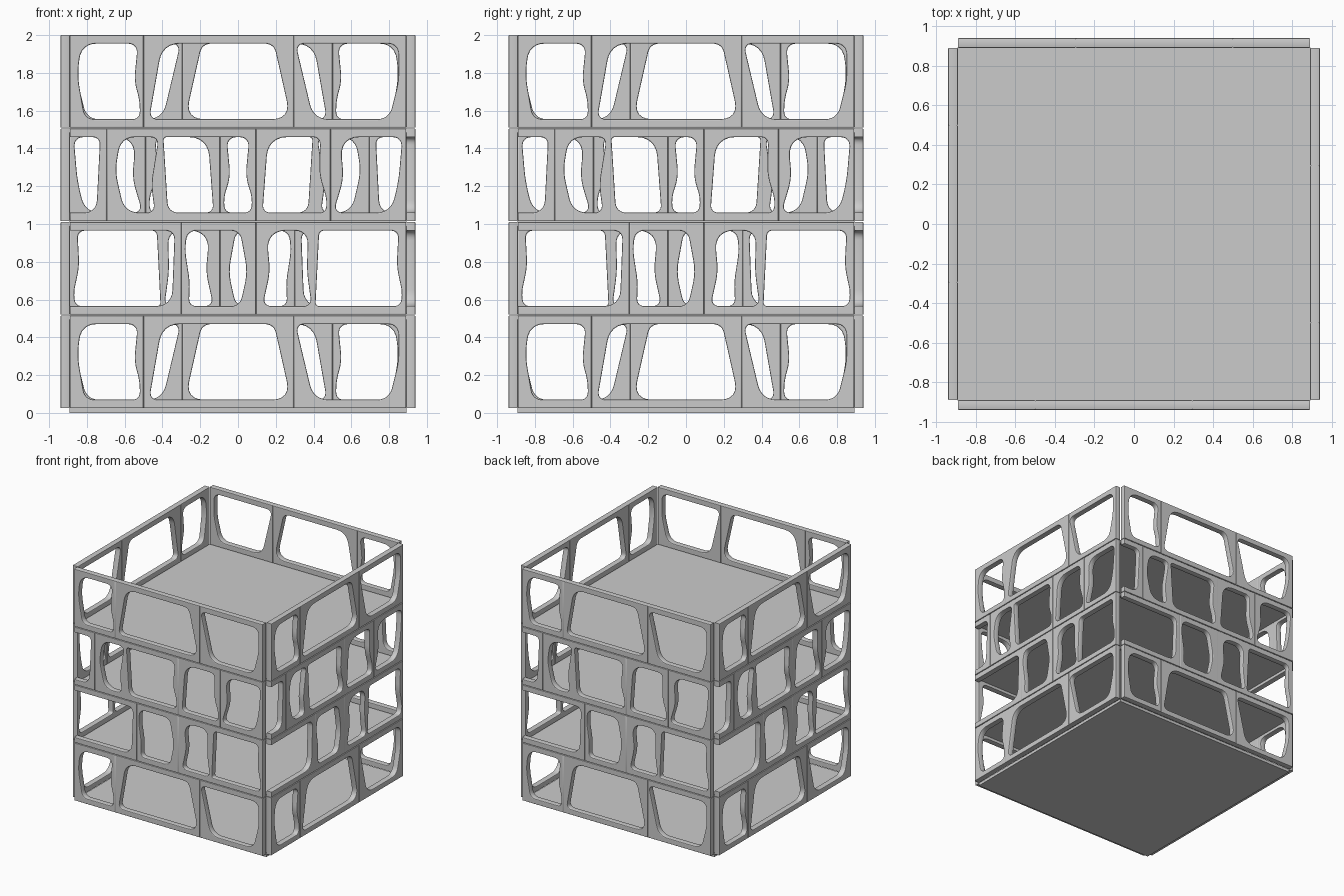
import bpy, math
from mathutils import Vector

old = bpy.data.objects.get("Cube")
if old:
    bpy.data.objects.remove(old, do_unlink=True)

GREY = (0.6, 0.6, 0.6, 1)
grey = bpy.data.materials.new("plain grey")
grey.use_nodes = True
grey.diffuse_color = GREY
grey.node_tree.nodes["Principled BSDF"].inputs["Base Color"].default_value = GREY

PITCH, SLAB = 0.495, 0.025      # storey height, floor thickness
END = 89                        # half width of a wall, in hundredths
LOW, HIGH = 7, 47               # sill and head of every opening
RIM = 0.006                     # rounded edge of the wall panels

# Each panel: left end, right end, openings; each corner is (x, height, radius)
outer_storey = [
    (-END, -50, [[(-83, HIGH, 13), (-53, HIGH, 5), (-55, 27, 5), (-52, 17, 5), (-52, LOW, 4),
                  (-81, LOW, 6), (-85, 30, 6)]]),
    (-50, 29.5, [[(-40, HIGH, 11), (19, HIGH, 6), (28, LOW, 8), (-47, LOW, 4)]]),
    (29.5, END, [[(30.5, HIGH, 4), (85, HIGH, 6), (85, 27, 5), (80, LOW, 8), (40, LOW, 10)]]),
]
second_storey = [
    (-END, -30, [[(-END, HIGH, 0), (-33.5, HIGH, 5), (-35, LOW, 9), (-END, LOW, 0)]]),
    (-30, 9.5, [[(-27, HIGH, 9), (1, HIGH, 6), (5, 25, 6), (1, LOW, 6),
                 (-26, LOW, 4), (-25.5, 20, 4), (-28, 36, 4)]]),
    (9.5, END, [[(15, HIGH, 13), (37, HIGH, 7), (36.5, 25, 5), (39, LOW, 4),
                 (13, LOW, 4), (17, 25, 5)],
                [(43, HIGH, 3), (85, HIGH, 4), (84, 28, 5), (87, 14, 5), (86, LOW, 5),
                 (41, LOW, 2)]]),
]
third_storey = [
    (-END, -69.5, [[(-END, HIGH, 0), (-73, HIGH, 4), (-75, LOW, 11), (-END, LOW, 0)]]),
    (-69.5, 9.5, [[(-62, HIGH, 9), (-42, HIGH, 4), (-46, 22, 5), (-44, LOW, 4),
                   (-60, LOW, 10), (-65, 29, 6)],
                  [(-39.5, HIGH, 2), (6, HIGH, 5), (4, 26, 5), (7.5, 15, 5), (7, LOW, 5),
                   (-37, LOW, 6)]]),
    (9.5, 49, [[(16, HIGH, 11), (43.5, HIGH, 4), (43, 27, 5), (47, 14, 5), (46.5, LOW, 4),
                (13, LOW, 4)]]),
    (49, END, [[(54, HIGH, 11), (87, HIGH, 5), (85, 24, 6), (81, LOW, 10), (50.5, LOW, 4),
                (56, 25, 6)]]),
]


def rounded(corners, steps=6):
    """Polygon with each corner replaced by a short arc."""
    out = []
    for i, (x, z, r) in enumerate(corners):
        p = Vector((x, z))
        if r == 0:
            out.append(p)
            continue
        a = Vector(corners[i - 1][:2]) - p
        b = Vector(corners[(i + 1) % len(corners)][:2]) - p
        tight = math.tan(a.angle(b) / 2)
        cut = min(r / tight if tight < 1.5 else r, a.length * 0.48, b.length * 0.48)
        start, end = p + a.normalized() * cut, p + b.normalized() * cut
        for k in range(steps + 1):
            t = k / steps
            w = 0.9 * 2 * t * (1 - t)
            total = (1 - t) ** 2 + w + t * t
            out.append((start * (1 - t) ** 2 + p * w + end * t * t) / total)
    return out


def add_loop(curve, points):
    spline = curve.splines.new('POLY')
    spline.points.add(len(points) - 1)
    for sp, q in zip(spline.points, points):
        sp.co = (q[0] / 100, q[1] / 100, 0, 1)
    spline.use_cyclic_u = True


def wall_panel(name, left, right, openings):
    """Flat plate with openings and softened rims, returned as a mesh."""
    curve = bpy.data.curves.new(name + "_outline", 'CURVE')
    curve.dimensions, curve.fill_mode = '2D', 'BOTH'
    curve.extrude = 0.025 - RIM
    curve.bevel_depth, curve.bevel_resolution, curve.offset = RIM, 1, -RIM
    top, base = (PITCH - 0.003) * 100, SLAB * 100
    outline = [(left, base), (right, base), (right, top), (left, top)]
    for hole in openings:
        if hole[0][0] <= left:          # opening runs off the end of the wall
            outline += [tuple(q) for q in rounded(hole)]
        else:
            add_loop(curve, rounded(hole))
    if top < PITCH * 100 + base:        # panel rises to the underside of the next one
        lift = PITCH * 100 + base - 0.4
        outline[2], outline[3] = (right, lift), (left, lift)
    add_loop(curve, outline)
    temp = bpy.data.objects.new(name + "_temp", curve)
    bpy.context.collection.objects.link(temp)
    bpy.context.view_layer.update()
    mesh = bpy.data.meshes.new_from_object(
        temp.evaluated_get(bpy.context.evaluated_depsgraph_get()))
    bpy.data.objects.remove(temp, do_unlink=True)
    mesh.name = name
    mesh.materials.clear()
    mesh.materials.append(grey)
    return mesh


parts = []
storeys = [outer_storey, second_storey, third_storey, outer_storey]
sides = ["front", "left", "back", "right"]
for level, panels in enumerate(storeys):
    z = level * PITCH
    # Floor slab
    bpy.ops.mesh.primitive_cube_add(size=1, location=(0, 0, z + SLAB / 2))
    floor = bpy.context.object
    floor.name = f"floor_{level + 1}"
    floor.scale = (1.784, 1.784, SLAB)
    floor.data.materials.append(grey)
    # Wall panels, the same on all four sides
    for n, (left, right, openings) in enumerate(panels):
        mesh = wall_panel(f"wall_panel_{level + 1}_{n + 1}", left, right, openings)
        for turn, side in enumerate(sides):
            angle = turn * math.pi / 2
            ob = bpy.data.objects.new(f"{side}_wall_{level + 1}_panel_{n + 1}", mesh)
            bpy.context.collection.objects.link(ob)
            ob.rotation_euler = (math.pi / 2, 0, angle)
            ob.location = (0.915 * math.sin(angle), -0.915 * math.cos(angle), z)
            parts.append(ob)

bpy.ops.object.select_all(action='DESELECT')
for ob in parts:
    ob.select_set(True)
bpy.context.view_layer.objects.active = parts[0]
bpy.ops.object.shade_smooth_by_angle(angle=math.radians(35))
